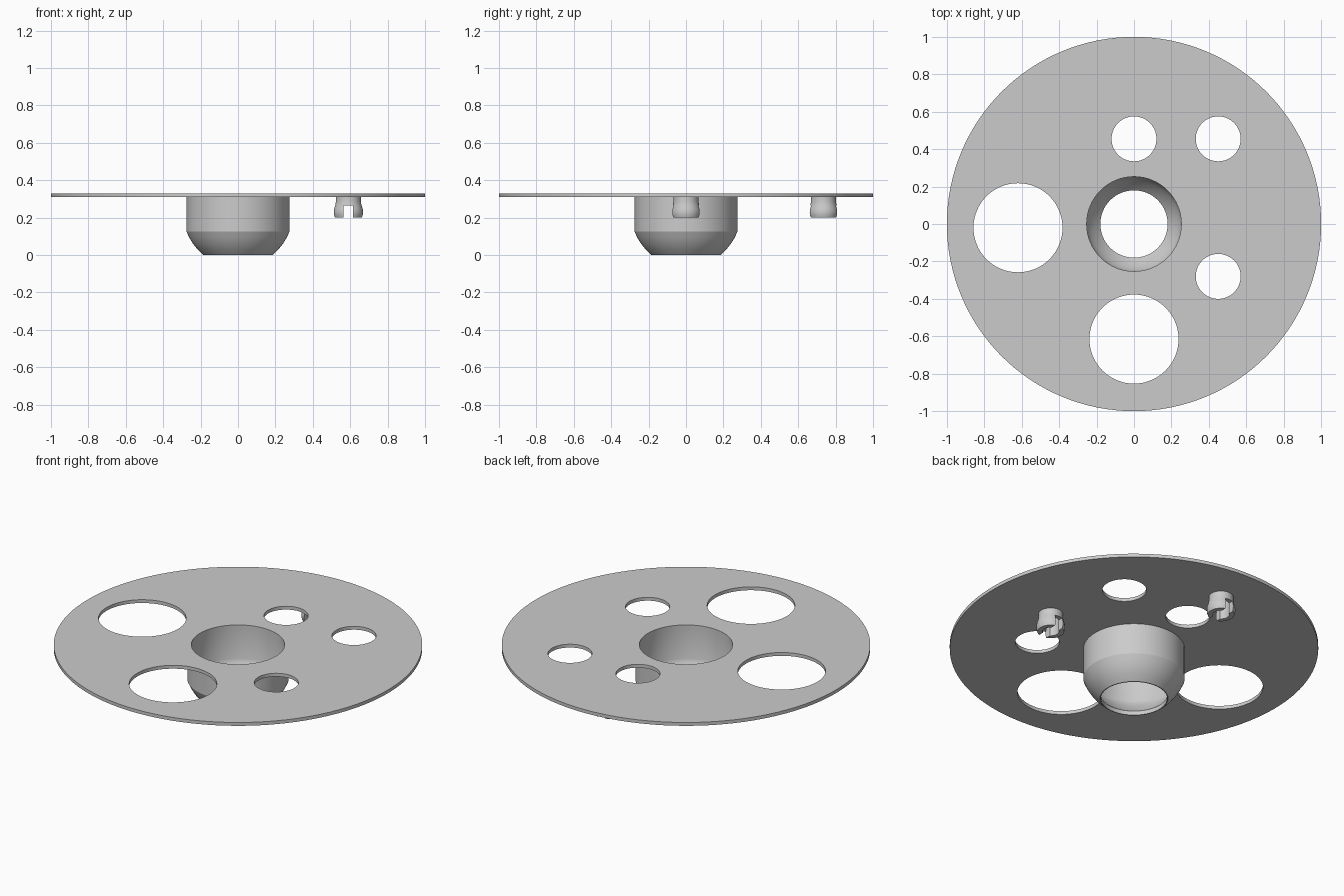
import bpy, bmesh
from math import cos, sin, pi, radians

if "Cube" in bpy.data.objects:
    bpy.data.objects.remove(bpy.data.objects["Cube"])

grey = bpy.data.materials.new("plain grey")
grey.use_nodes = True
grey.diffuse_color = (0.6, 0.6, 0.6, 1)
grey.node_tree.nodes["Principled BSDF"].inputs["Base Color"].default_value = (0.6, 0.6, 0.6, 1)

PLATE_BOTTOM, PLATE_TOP = 0.31, 0.33


def finish(bm, name, location=(0, 0, 0)):
    bmesh.ops.recalc_face_normals(bm, faces=bm.faces)
    mesh = bpy.data.meshes.new(name)
    bm.to_mesh(mesh)
    bm.free()
    mesh.materials.append(grey)
    obj = bpy.data.objects.new(name, mesh)
    obj.location = location
    bpy.context.collection.objects.link(obj)
    return obj


def smooth(obj):
    bpy.ops.object.select_all(action="DESELECT")
    obj.select_set(True)
    bpy.context.view_layer.objects.active = obj
    bpy.ops.object.shade_smooth_by_angle(angle=radians(25))


def lathe(name, profile, sides, location=(0, 0, 0)):
    """Revolve a closed (radius, height) profile about the z axis."""
    bm = bmesh.new()
    rings = [[bm.verts.new((r * cos(2 * pi * i / sides), r * sin(2 * pi * i / sides), z))
              for i in range(sides)] for r, z in profile]
    for a, b in zip(rings, rings[1:] + rings[:1]):
        for i in range(sides):
            j = (i + 1) % sides
            bm.faces.new((a[i], a[j], b[j], b[i]))
    return finish(bm, name, location)


# Round plate with a central opening and five other holes
def plate():
    bm = bmesh.new()
    circles = [(0, 0, 1), (0, 0, 0.253),
               (0, 0.455, 0.12), (0.45, 0.455, 0.12), (0.45, -0.28, 0.12),
               (-0.62, -0.02, 0.238), (0, -0.615, 0.238)]
    edges = []
    for x, y, r in circles:
        n = 128 if r == 1 else 64
        vs = [bm.verts.new((x + r * cos(2 * pi * i / n), y + r * sin(2 * pi * i / n), PLATE_BOTTOM))
              for i in range(n)]
        edges += [bm.edges.new((vs[i - 1], vs[i])) for i in range(n)]
    bmesh.ops.triangle_fill(bm, edges=edges, use_beauty=True)
    top = bmesh.ops.extrude_face_region(bm, geom=bm.faces[:], use_keep_orig=True)["geom"]
    bmesh.ops.translate(bm, vec=(0, 0, PLATE_TOP - PLATE_BOTTOM),
                        verts=[g for g in top if isinstance(g, bmesh.types.BMVert)])
    return finish(bm, "round_plate")


smooth(plate())

# Hollow hub: straight collar, rounded bowl and open bottom
hub_outer = [(0.275, PLATE_BOTTOM), (0.275, 0.125), (0.26, 0.093), (0.24, 0.06), (0.215, 0.029), (0.185, 0)]
hub_inner = [(0.18, 0), (0.18, 0.025), (0.205, 0.05), (0.23, 0.085), (0.245, 0.108), (0.253, 0.13),
             (0.253, PLATE_BOTTOM)]
smooth(lathe("hub", hub_outer + hub_inner, 64))

# Two hollow snap clips, each with a slot across the lower end
clip_profile = [(0.067, PLATE_BOTTOM), (0.067, 0.285), (0.07, 0.265), (0.076, 0.248), (0.078, 0.23),
                (0.077, 0.215), (0.072, 0.2), (0.045, 0.2), (0.045, PLATE_BOTTOM)]
for name, place in (("left_clip", (0.59, 0, 0)), ("back_clip", (0, 0.735, 0))):
    clip = lathe(name, clip_profile, 32, place)
    bm = bmesh.new()
    bmesh.ops.create_cube(bm, size=1)
    bmesh.ops.scale(bm, vec=(0.05, 0.3, 0.13), verts=bm.verts)
    cutter = finish(bm, name + "_slot_cutter", (place[0], place[1], 0.2))
    cutter.hide_render = True
    cutter.hide_set(True)
    cut = clip.modifiers.new("slot", "BOOLEAN")
    cut.operation = "DIFFERENCE"
    cut.solver = "EXACT"
    cut.object = cutter
    smooth(clip)
